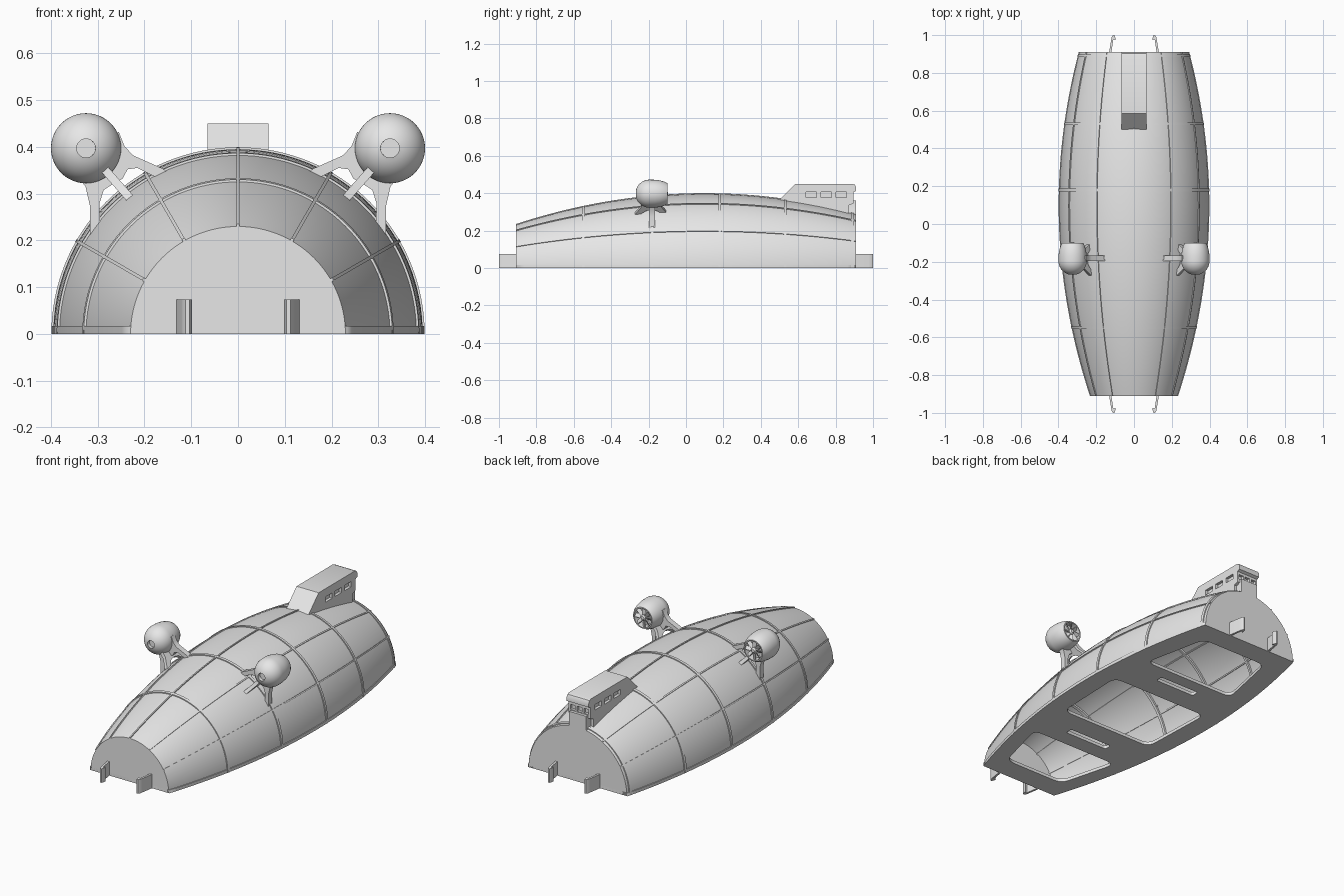
import bpy, bmesh, math
from math import sin, cos, pi, radians
from mathutils import Matrix

if "Cube" in bpy.data.objects:
    bpy.data.objects.remove(bpy.data.objects["Cube"])

grey = bpy.data.materials.new("plain grey")
grey.diffuse_color = (0.8, 0.8, 0.8, 1)
grey.use_nodes = True
grey.node_tree.nodes["Principled BSDF"].inputs["Base Color"].default_value = grey.diffuse_color


def finish(name, bm, smooth=True):
    bmesh.ops.recalc_face_normals(bm, faces=bm.faces)
    me = bpy.data.meshes.new(name)
    bm.to_mesh(me)
    bm.free()
    ob = bpy.data.objects.new(name, me)
    bpy.context.collection.objects.link(ob)
    me.materials.append(grey)
    if smooth:
        bpy.ops.object.select_all(action='DESELECT')
        ob.select_set(True)
        bpy.context.view_layer.objects.active = ob
        bpy.ops.object.shade_smooth_by_angle(angle=radians(30))
    return ob


def loft(name, sections, caps=True):
    """Skin a row of closed sections."""
    bm = bmesh.new()
    rows = [[bm.verts.new(p) for p in s] for s in sections]
    n = len(rows[0])
    for a, b in zip(rows, rows[1:]):
        for i in range(n):
            j = (i + 1) % n
            bm.faces.new((a[i], a[j], b[j], b[i]))
    if caps:
        bm.faces.new(rows[0])
        bm.faces.new(rows[-1])
    return finish(name, bm)


def prism_x(name, pts, x0, x1):
    return loft(name, [[(x, y, z) for y, z in pts] for x in (x0, x1)])


def prism_y(name, pts, y0, y1):
    return loft(name, [[(x, y, z) for x, z in pts] for y in (y0, y1)])


def prism_z(name, pts, z0, z1):
    return loft(name, [[(x, y, z) for x, y in pts] for z in (z0, z1)])


def add_box(bm, size, loc, rot=Matrix()):
    m = Matrix.Translation(loc) @ rot @ Matrix.Diagonal((*size, 1))
    bmesh.ops.create_cube(bm, size=1, matrix=m)


def revolve(name, profile, cx, cz, steps=48):
    """Spin (y, radius) points around a lengthwise axis."""
    bm = bmesh.new()
    vs = [bm.verts.new((cx + r, y, cz)) for y, r in profile]
    es = [bm.edges.new(p) for p in zip(vs, vs[1:])]
    bmesh.ops.spin(bm, geom=vs + es, cent=(cx, 0, cz), axis=(0, 1, 0),
                   angle=2 * pi, steps=steps)
    bmesh.ops.remove_doubles(bm, verts=bm.verts, dist=1e-5)
    return finish(name, bm)


def hull_r(y):
    return 0.395 - 0.162 * (y - 0.1) ** 2


def arc(r, y, n=64):
    return [(r * cos(pi * i / n), y, r * sin(pi * i / n)) for i in range(n + 1)]


def band(y, inner, outer):
    r = hull_r(y)
    return arc(r + outer, y) + arc(r + inner, y)[::-1]


END = 0.91
YS = [-END + 2 * END * i / 40 for i in range(41)]

# Hull shell and flat end walls
loft("hull_shell", [band(y, -0.012, 0) for y in YS])
for nm, y0, y1 in (("front_wall", -END, -END + 0.014), ("back_wall", END - 0.014, END)):
    loft(nm, [arc(hull_r(y) - 0.001, y) for y in (y0, y1)])

# Ring ribs
for k, y in enumerate((-0.55, -0.18, 0.18, 0.53, 0.89)):
    loft(f"ring_rib_{k}", [band(y + d, -0.022, 0.005) for d in (-0.007, 0.007)])

# Lengthwise ribs
for deg in (30, 60, 90, 120, 150):
    a = radians(deg)
    secs = []
    for y in YS:
        r = hull_r(y)
        secs.append([(q * cos(a) - t * sin(a), y, q * sin(a) + t * cos(a))
                     for q, t in ((r - 0.018, -0.0035), (r + 0.005, -0.0035),
                                  (r + 0.005, 0.0035), (r - 0.018, 0.0035))])
    loft(f"long_rib_{deg}", secs)


# Floor plate with rounded openings
def rounded(pts, r, n=6):
    out = []
    for i, (x, y) in enumerate(pts):
        ends = []
        for q in (pts[i - 1], pts[(i + 1) % len(pts)]):
            d = math.hypot(q[0] - x, q[1] - y)
            ends.append((x + (q[0] - x) * r / d, y + (q[1] - y) * r / d))
        for k in range(n + 1):
            t = k / n
            out.append(tuple((1 - t) ** 2 * e + 2 * t * (1 - t) * c + t * t * f
                             for e, c, f in zip(ends[0], (x, y), ends[1])))
    return out


def opening(y0, y1, w0, w1, r):
    return rounded([(-w0, y0), (w0, y0), (w1, y1), (-w1, y1)], r)


outline = [(hull_r(y) + 0.004, y) for y in YS]
outline += [(-x, y) for x, y in outline[::-1]]
loops = [outline,
         opening(-0.79, -0.47, 0.18, 0.265, 0.05),
         opening(-0.22, 0.20, 0.28, 0.295, 0.05),
         opening(0.43, 0.79, 0.275, 0.20, 0.05),
         opening(-0.38, -0.34, 0.13, 0.13, 0.012),
         opening(0.32, 0.36, 0.12, 0.12, 0.012)]
cu = bpy.data.curves.new("floor_plate", 'CURVE')
cu.dimensions = '2D'
cu.fill_mode = 'BOTH'
cu.extrude = 0.0085
for pts in loops:
    sp = cu.splines.new('POLY')
    sp.points.add(len(pts) - 1)
    for p, (x, y) in zip(sp.points, pts):
        p.co = (x, y, 0, 1)
    sp.use_cyclic_u = True
cu.materials.append(grey)
floor = bpy.data.objects.new("floor_plate", cu)
floor.location.z = 0.0085
bpy.context.collection.objects.link(floor)
bpy.ops.object.select_all(action='DESELECT')
floor.select_set(True)
bpy.context.view_layer.objects.active = floor
bpy.ops.object.convert(target='MESH')

# Docking hooks at both ends
hook = [(0.121, 0.90), (0.133, 0.90), (0.121, 0.975), (0.118, 0.99), (0.112, 1.0),
        (0.104, 1.0), (0.098, 0.985), (0.098, 0.972), (0.105, 0.978), (0.110, 0.975)]
for sx in (-1, 1):
    for sy in (-1, 1):
        prism_z("docking_hook", [(sx * x, sy * y) for x, y in hook], 0, 0.074)

# Bridge tower with recessed windows
tower = prism_x("bridge_tower", [
    (0.50, 0.366), (0.585, 0.45), (0.89, 0.45), (0.903, 0.445), (0.91, 0.432),
    (0.91, 0.412), (0.895, 0.405), (0.895, 0.345), (0.87, 0.335), (0.87, 0.285)],
    -0.065, 0.065)
bm = bmesh.new()
for sx in (-1, 1):
    for y in (0.67, 0.75, 0.83):
        add_box(bm, (0.03, 0.055, 0.028), (sx * 0.065, y, 0.392))
for x in (-0.04, 0, 0.04):
    add_box(bm, (0.028, 0.03, 0.026), (x, 0.895, 0.378))
cutter = finish("window_cutter", bm, False)
cutter.hide_render = True
cutter.hide_set(True)
mod = tower.modifiers.new("windows", 'BOOLEAN')
mod.operation = 'DIFFERENCE'
mod.solver = 'EXACT'
mod.object = cutter
bpy.context.view_layer.objects.active = tower
bpy.ops.object.modifier_apply(modifier="windows")
bpy.data.objects.remove(cutter)
prism_y("tower_column", [(-0.065, 0.25), (0.065, 0.25), (0.05, 0.29), (0.05, 0.36),
                         (-0.05, 0.36), (-0.05, 0.29)], 0.86, END)

# Engine pods, fans and struts on both sides
PX, PZ, PY, PR = 0.325, 0.397, -0.195, 0.075
pod = [(-0.25, 0), (-0.25, 0.02)]
pod += [(PY - PR * cos(a), PR * sin(a))
        for a in [radians(15.5 + 74.5 * i / 12) for i in range(13)]]
pod += [(-0.165, 0.0745), (-0.14, 0.071), (-0.115, 0.064), (-0.10, 0.056),
        (-0.10, 0.050), (-0.135, 0.050), (-0.135, 0)]
bracket = [(0.35, 0.345), (0.326, 0.315), (0.317, 0.275), (0.317, 0.21), (0.295, 0.22),
           (0.296, 0.28), (0.287, 0.308), (0.265, 0.322), (0.247, 0.332), (0.236, 0.352),
           (0.215, 0.355), (0.165, 0.33), (0.15, 0.345), (0.16, 0.353), (0.225, 0.382),
           (0.243, 0.402), (0.255, 0.432), (0.31, 0.40)]
# Swallow-tailed fin: (distance from pod centre, y)
fin = [(0.05, -0.235), (0.09, -0.24), (0.145, -0.275), (0.145, -0.25), (0.115, -0.215),
       (0.108, -0.185), (0.115, -0.155), (0.145, -0.12), (0.145, -0.095), (0.09, -0.13),
       (0.05, -0.135)]
ux, uz = -0.66, -0.75
for sx, side in ((-1, "left"), (1, "right")):
    revolve(f"engine_pod_{side}", pod, sx * PX, PZ)
    prism_y(f"engine_bracket_{side}", [(sx * x, z) for x, z in bracket], -0.197, -0.167)
    loft(f"engine_fin_{side}",
         [[(sx * (PX + d * ux - t * uz), y, PZ + d * uz + t * ux) for d, y in fin]
          for t in (-0.009, 0.009)])
    bm = bmesh.new()
    for k in range(8):
        rot = Matrix.Rotation(k * pi / 4, 4, 'Y')
        blade = (rot @ Matrix.Translation((0.031, 0, 0))
                 @ Matrix.Rotation(radians(35), 4, 'X'))
        add_box(bm, (0.042, 0.005, 0.02), (sx * PX, -0.112, PZ), blade)
    finish(f"fan_blades_{side}", bm, False)
    revolve(f"fan_hub_{side}", [(-0.136, 0.015), (-0.104, 0.015), (-0.097, 0.009),
                                (-0.095, 0)], sx * PX, PZ, 24)
